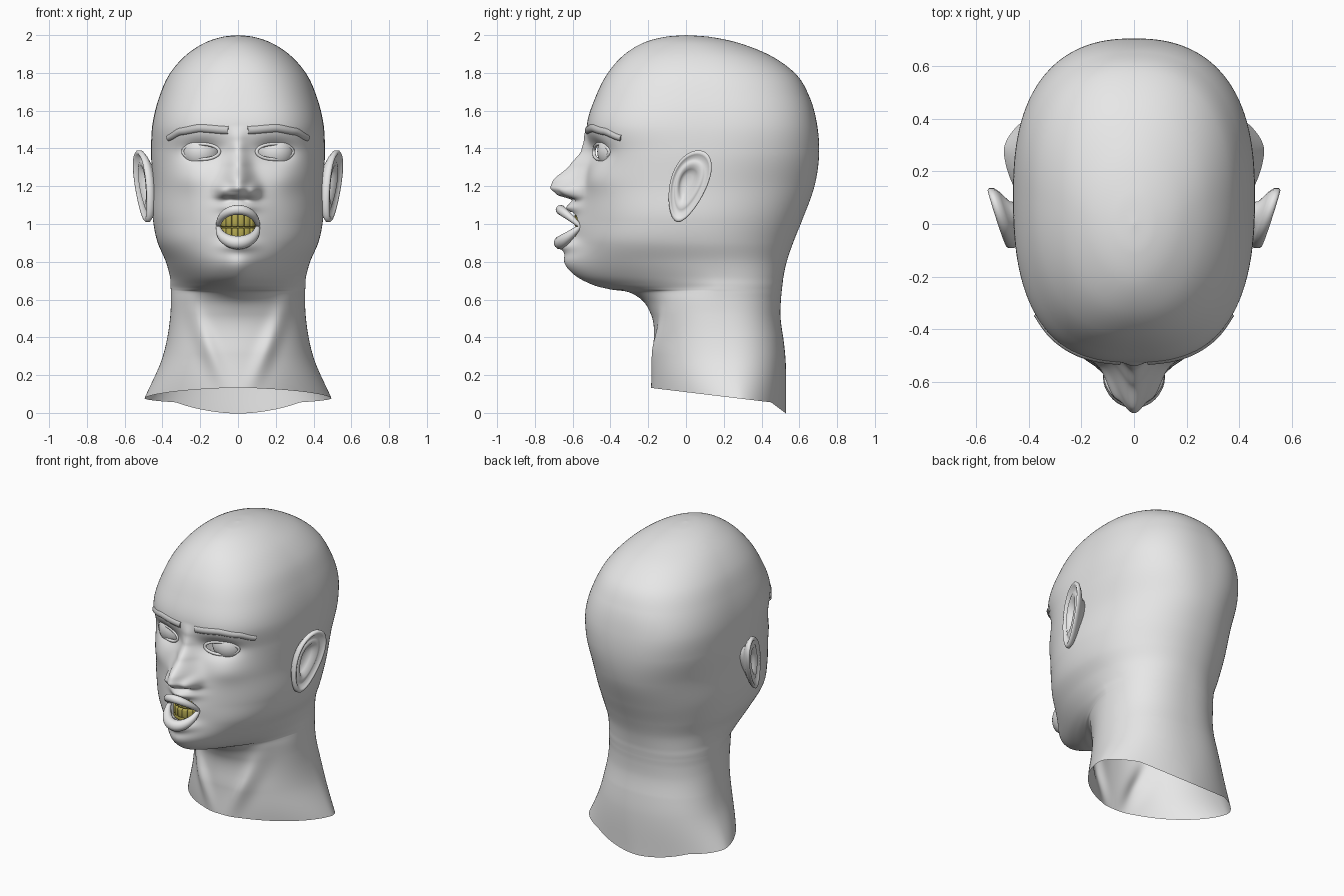
import bpy, bmesh, math
from mathutils import Matrix
from math import sin, cos, pi, exp

if "Cube" in bpy.data.objects:
    bpy.data.objects.remove(bpy.data.objects["Cube"])


def material(name, rgb):
    m = bpy.data.materials.new(name)
    m.diffuse_color = (*rgb, 1)
    m.use_nodes = True
    m.node_tree.nodes["Principled BSDF"].inputs["Base Color"].default_value = m.diffuse_color
    return m


SKIN = material("plain grey", (0.8, 0.8, 0.8))
BROW = material("brow grey", (0.6, 0.6, 0.6))
TOOTH = material("yellow ivory", (0.45, 0.39, 0.08))


def finish(name, bm, mat):
    me = bpy.data.meshes.new(name)
    bm.to_mesh(me)
    bm.free()
    me.materials.append(mat)
    for p in me.polygons:
        p.use_smooth = True
    ob = bpy.data.objects.new(name, me)
    bpy.context.collection.objects.link(ob)
    return ob


def loft(name, rows, mat, closed=True, drop=None):
    """Skin a list of equal-length point rows; drop(centre) removes faces."""
    bm = bmesh.new()
    vs = [[bm.verts.new(p) for p in r] for r in rows]
    n = len(rows[0])
    for a, b in zip(vs, vs[1:]):
        for i in range(n if closed else n - 1):
            j = (i + 1) % n
            f = bm.faces.new((a[i], a[j], b[j], b[i]))
            if drop and drop(f.calc_center_median()):
                bm.faces.remove(f)
    bmesh.ops.remove_doubles(bm, verts=bm.verts, dist=0.0005)
    loose = [v for v in bm.verts if not v.link_faces]
    bmesh.ops.delete(bm, geom=loose, context='VERTS')
    bmesh.ops.recalc_face_normals(bm, faces=bm.faces)
    return finish(name, bm, mat)


def tube(name, pts, radii, mat, closed=False):
    cu = bpy.data.curves.new(name, 'CURVE')
    cu.dimensions = '3D'
    cu.bevel_depth = 1
    cu.bevel_resolution = 4
    cu.use_fill_caps = True
    s = cu.splines.new('POLY')
    s.points.add(len(pts) - 1)
    for q, p, r in zip(s.points, pts, radii):
        q.co = (*p, 1)
        q.radius = r
    s.use_cyclic_u = closed
    cu.materials.append(mat)
    ob = bpy.data.objects.new(name, cu)
    bpy.context.collection.objects.link(ob)
    bpy.ops.object.select_all(action='DESELECT')
    ob.select_set(True)
    bpy.context.view_layer.objects.active = ob
    bpy.ops.object.convert(target='MESH')
    for p in bpy.context.object.data.polygons:
        p.use_smooth = True


def lerp(table, z):
    for (a, p), (b, q) in zip(table, table[1:]):
        if a <= z <= b:
            t = (z - a) / (b - a)
            t = t * t * (3 - 2 * t) * 0.5 + t * 0.5
            return p + (q - p) * t
    return table[0][1] if z < table[0][0] else table[-1][1]


# Head cross-sections: z, front y, back y, half width, widest y, front and back squareness
STATIONS = [
    (.10, -.185, .53, .495, .28, 1.7, 1.75), (.30, -.175, .528, .40, .24, 2.1, 2.2),
    (.52, -.185, .50, .358, .19, 2.1, 2.3), (.59, -.225, .502, .355, .175, 1.9, 2.3),
    (.635, -.29, .506, .355, .17, 1.65, 2.3), (.655, -.40, .508, .356, .165, 1.45, 2.3),
    (.68, -.485, .511, .357, .16, 1.45, 2.3), (.72, -.54, .516, .360, .145, 1.6, 2.28),
    (.80, -.56, .533, .382, .10, 1.9, 2.2), (.90, -.555, .567, .425, .05, 2.1, 2.15),
    (1.02, -.55, .615, .45, .03, 2.1, 2.15), (1.20, -.545, .68, .452, .05, 2.2, 2.2),
    (1.38, -.51, .705, .46, .10, 2.5, 2.4), (1.52, -.525, .695, .454, .12, 2.7, 2.5),
    (1.67, -.48, .655, .418, .12, 2.6, 2.4), (1.79, -.42, .585, .365, .10, 2.4, 2.3),
    (1.89, -.335, .45, .28, .07, 2.2, 2.2), (1.955, -.235, .29, .185, .04, 2, 2),
    (1.99, -.115, .13, .085, .01, 2, 2), (2.0, 0, 0, 0, 0, 2, 2)]

# Smooth interpolation spaced by distance along the front profile
L = [0]
for p, q in zip(STATIONS, STATIONS[1:]):
    L.append(L[-1] + math.hypot(q[0] - p[0], q[1] - p[1]))


def slope(i, c):
    a, b = max(i - 1, 0), min(i + 1, len(L) - 1)
    if b - a == 1:
        return (STATIONS[b][c] - STATIONS[a][c]) / (L[b] - L[a])
    h0, h1 = L[i] - L[a], L[b] - L[i]
    s0 = (STATIONS[i][c] - STATIONS[a][c]) / h0
    s1 = (STATIONS[b][c] - STATIONS[i][c]) / h1
    return (s0 * h1 + s1 * h0) / (h0 + h1)


sections = []
for k in range(len(STATIONS) - 1):
    h = L[k + 1] - L[k]
    n = max(5, math.ceil(h / 0.009))
    for i in range(n):
        t = i / n
        sections.append([(2*t**3 - 3*t*t + 1) * STATIONS[k][c] + (3*t*t - 2*t**3) * STATIONS[k + 1][c]
                         + h * ((t**3 - 2*t*t + t) * slope(k, c) + (t**3 - t*t) * slope(k + 1, c))
                         for c in range(7)])
sections.append(list(STATIONS[-1]))

NOSE_H = [(1.10, 0), (1.125, .02), (1.155, .125), (1.19, .168), (1.23, .163),
          (1.31, .095), (1.39, .045), (1.45, .022), (1.52, 0)]
NOSE_W = [(1.12, .08), (1.2, .075), (1.31, .058), (1.42, .045)]


def relief(x, z):
    """Forward displacement that sculpts the face and throat."""
    x = abs(x)

    def g(cx, cz, sx, sz, amp):
        return amp * exp(-((x - cx) / sx) ** 2 - ((z - cz) / sz) ** 2)
    d = lerp(NOSE_H, z) * exp(-(x / lerp(NOSE_W, z)) ** 2)
    d += g(.082, 1.175, .034, .036, .055) + g(.038, 1.13, .02, .012, -.012)  # nostrils
    d += g(.195, 1.385, .10, .055, -.05)                                     # eye sockets
    d += g(.26, 1.24, .10, .07, .015)                                        # cheekbones
    d += g(0, 1.0, .15, .13, .048)                                           # muzzle
    d += g(0, 1.09, .085, .03, .055) + g(0, .885, .085, .032, .055)          # lip roots
    d += g(0, .80, .13, .09, .08)                                            # chin
    d += .03 * exp(-((x - .08 - .36 * (z - .12)) / .05) ** 2 - ((z - .36) / .2) ** 2)  # neck cords
    return d


def face_y(x, z):
    s = min(sections, key=lambda r: abs(r[0] - z))
    u = max(0, 1 - (abs(x) / s[3]) ** s[5])
    return s[4] - (s[4] - s[1]) * u ** (1 / s[5]) - relief(x, z)


# Head and neck skin, open at the eyes, mouth and neck base
EX, EZ = .195, 1.383
N = 256
rows = []
for z, yf, yb, w, yc, nf, nb in sections:
    row = []
    for i in range(N):
        u = 2 * pi * i / N
        a = u - .5 * sin(u)
        front = cos(a) > 0
        d, n = (max(yc - yf, 1e-4), nf) if front else (max(yb - yc, 1e-4), nb)
        r = (abs(sin(a) / max(w, 1e-4)) ** n + abs(cos(a) / d) ** n) ** (-1 / n)
        x, y = r * sin(a), yc - r * cos(a)
        if front:
            y -= relief(x, z) * min(1, (yc - y) / .25)
        base = .11 - .12 * y - .05 * min(1, max(0, (y - .45) / .08))
        row.append((x, y, z + (base - .10) * max(0, 1 - (z - .10) / .3)))
    rows.append(row)


def opening(c):
    if c.y > -.2:
        return False
    eye = ((abs(c.x) - EX) / .09) ** 2 + ((c.z - EZ) / .036) ** 2 < 1
    return eye or (c.x / .098) ** 2 + ((c.z - .99) / .075) ** 2 < 1


loft("head_and_neck", rows, SKIN, drop=opening)

# Lips
ring = [2 * pi * i / 48 for i in range(48)]
tube("lips", [(.104 * cos(t), -.562 - .102 * abs(sin(t)) ** 1.1, .988 + .087 * sin(t)) for t in ring],
     [.011 + (.015 if sin(t) > 0 else .025) * abs(sin(t)) for t in ring], SKIN, True)

# Eyes, eyelids, brows and ears on both sides
BROW_Z = [(.05, 1.497), (.2, 1.508), (.3, 1.49), (.365, 1.455)]
EAR = [(0, -.035), (.25, -.033), (.42, -.02), (.55, .008), (.68, .002), (.78, -.004), (.88, .014),
       (.95, .018), (1, .01), (1, -.008), (.88, -.025), (.6, -.05), (.5, -.12)]
for side, label in ((1, "right"), (-1, "left")):
    bm = bmesh.new()
    bmesh.ops.create_uvsphere(bm, u_segments=32, v_segments=24, radius=.105,
                              matrix=Matrix.Translation((side * EX, -.365, EZ)))
    finish(label + "_eyeball", bm, SKIN)

    pts = []
    for t in ring:
        x, z = EX + .096 * cos(t), EZ + .041 * sin(t)
        pts.append((side * x, face_y(x, z) - .002, z))
    tube(label + "_eyelids", pts, [.009] * 48, SKIN, True)

    pts, radii = [], []
    for i in range(25):
        x = .05 + .315 * i / 24
        z = lerp(BROW_Z, x)
        pts.append((side * x, face_y(x, z) + .015, z))
        radii.append(.025 - .007 * (i / 24) ** 3)
    tube(label + "_eyebrow", pts, radii, BROW)

    rows = []
    for k, (r, h) in enumerate(EAR):
        row = []
        for t in ring:
            dz = .19 * r * sin(t)
            y = .012 + .1 * r * cos(t) * (1 + .25 * sin(t)) + .28 * dz
            bowl = .02 * max(0, 1 - r / .9) if k < 9 else 0    # bowl sits above the lobe
            row.append((side * (.495 + .31 * y + .03 * dz + h), y - bowl * .5, 1.2 + dz + bowl))
        rows.append(row)
    loft(label + "_ear", rows, SKIN)

# Teeth set along a curved arch, with gums and lining behind
arch = [-1.4 + 2.8 * i / 20 for i in range(21)]
for name, z, h, gz in (("upper", 1.02, .07, 1.062), ("lower", .95, .06, .91)):
    bm = bmesh.new()
    for i in range(8):
        a = (i - 3.5) * .32
        m = (Matrix.Translation((.1 * sin(a), -.475 - .1 * cos(a), z))
             @ Matrix.Rotation(a, 4, 'Z') @ Matrix.Diagonal((.033, .03, h, 1)))
        bmesh.ops.create_cube(bm, size=1, matrix=m)
    bmesh.ops.bevel(bm, geom=bm.edges[:], offset=.008, segments=2, affect='EDGES', profile=.5)
    finish(name + "_teeth", bm, TOOTH)
    tube(name + "_gum", [(.095 * sin(a), -.475 - .09 * cos(a), gz) for a in arch], [.022] * 21, TOOTH)
loft("mouth_lining", [[(.108 * sin(a), -.47 - .09 * cos(a), z) for a in arch]
                      for z in (.88, .95, 1.02, 1.09)], TOOTH, closed=False)
